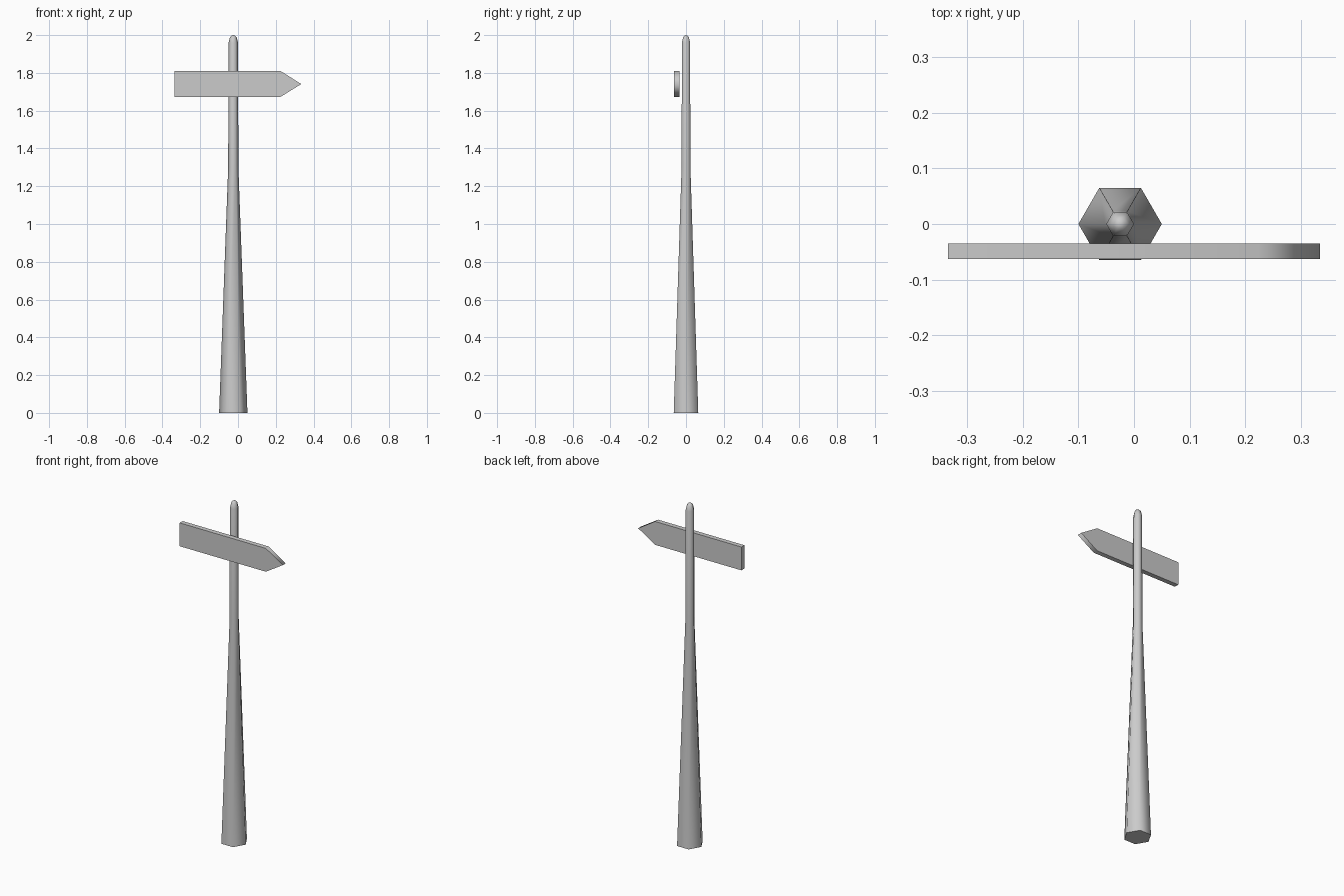
import bpy, bmesh, math

cube = bpy.data.objects.get("Cube")
if cube:
    bpy.data.objects.remove(cube)

grey = bpy.data.materials.new("plain grey")
grey.use_nodes = True
colour = (0.6, 0.6, 0.6, 1)
grey.diffuse_color = colour
grey.node_tree.nodes["Principled BSDF"].inputs["Base Color"].default_value = colour


def finish(bm, name):
    bmesh.ops.recalc_face_normals(bm, faces=bm.faces)
    mesh = bpy.data.meshes.new(name)
    bm.to_mesh(mesh)
    bm.free()
    mesh.materials.append(grey)
    obj = bpy.data.objects.new(name, mesh)
    bpy.context.collection.objects.link(obj)
    return obj


# Post: tapering hexagonal shaft with a rounded cap
SIDES, POST_X = 6, -0.025
profile = [(0.075, 0), (0.027, 1.3), (0.025, 1.96), (0.018, 1.988), (0.009, 1.998)]
bm = bmesh.new()
rings = []
for r, z in profile:
    angles = [math.tau * i / SIDES for i in range(SIDES)]
    rings.append([bm.verts.new((POST_X + r * math.cos(a), r * math.sin(a), z)) for a in angles])
for low, high in zip(rings, rings[1:]):
    for i in range(SIDES):
        j = (i + 1) % SIDES
        bm.faces.new((low[i], low[j], high[j], high[i]))
tip = bm.verts.new((POST_X, 0, 2))
for i in range(SIDES):
    bm.faces.new((rings[-1][i], rings[-1][(i + 1) % SIDES], tip))
base = bm.faces.new(rings[0][::-1])
for f in bm.faces:
    f.smooth = f is not base
for e in base.edges:
    e.smooth = False
finish(bm, "post")

# Arrow board: pointed outline given thickness
outline = [(-0.335, 1.673), (0.225, 1.673), (0.335, 1.741), (0.225, 1.81), (-0.335, 1.81)]
FRONT, BACK = -0.063, -0.035
bm = bmesh.new()
face = bm.faces.new([bm.verts.new((x, FRONT, z)) for x, z in outline])
new = bmesh.ops.extrude_face_region(bm, geom=[face], use_keep_orig=True)["geom"]
bmesh.ops.translate(bm, vec=(0, BACK - FRONT, 0),
                    verts=[g for g in new if isinstance(g, bmesh.types.BMVert)])
# Only the shoulders and point are softly shaded; all other edges stay crisp
for f in bm.faces:
    f.smooth = True
for e in bm.edges:
    a, b = (v.co for v in e.verts)
    e.smooth = abs(a.y - b.y) > 0.01 and a.x > 0
finish(bm, "arrow_board")
